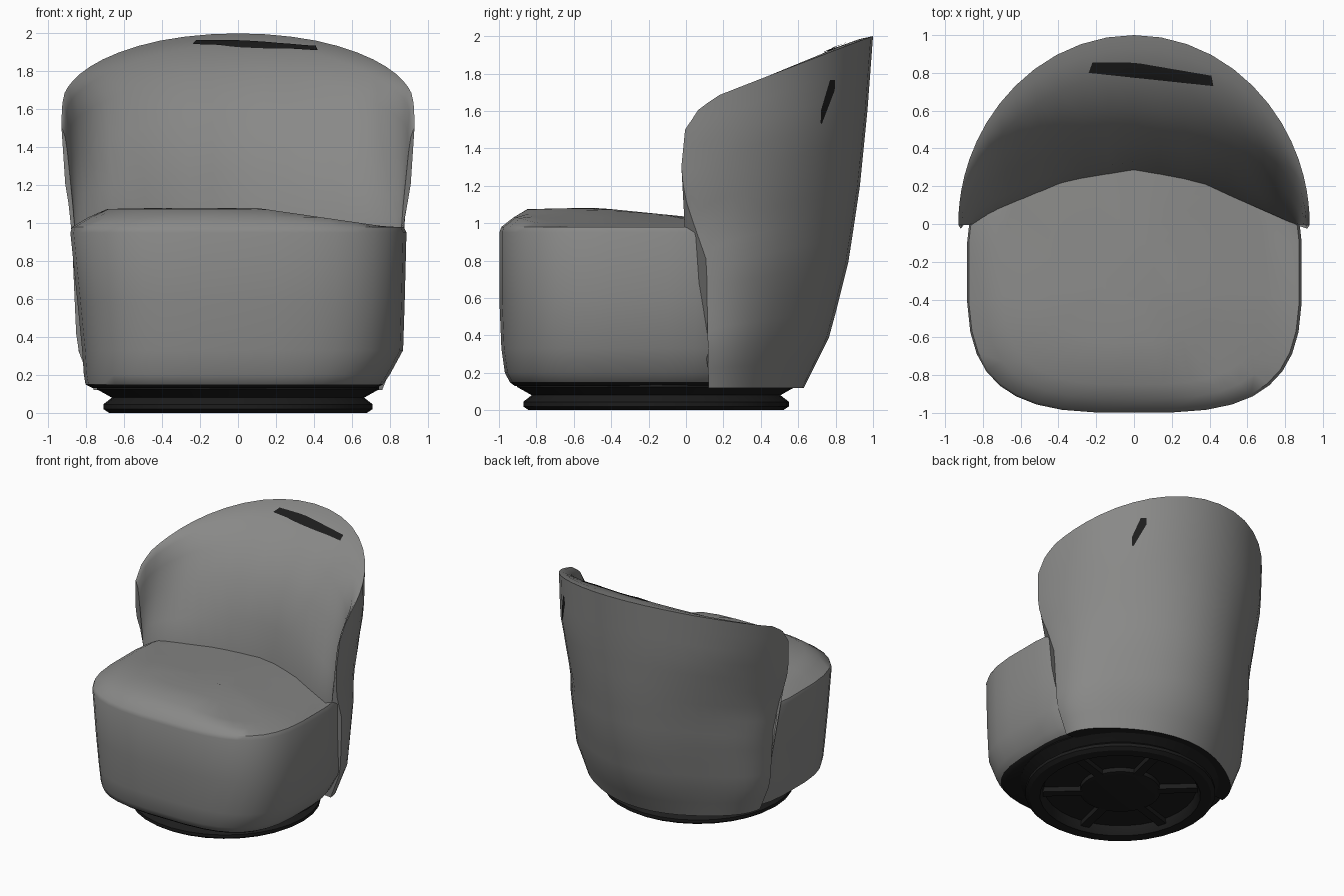
import bpy, bmesh, math
from mathutils import Vector
from mathutils.bvhtree import BVHTree

if "Cube" in bpy.data.objects:
    bpy.data.objects.remove(bpy.data.objects["Cube"])


def material(name, rgb):
    m = bpy.data.materials.new(name)
    m.diffuse_color = (*rgb, 1)
    m.use_nodes = True
    m.node_tree.nodes["Principled BSDF"].inputs["Base Color"].default_value = m.diffuse_color
    return m


GREY = material("grey fabric", (0.25, 0.25, 0.245))
BLACK = material("black plastic", (0.012, 0.012, 0.012))


def interp(table, t):
    """Piecewise linear lookup in a list of (t, value)."""
    if t <= table[0][0]:
        return table[0][1]
    for (a, va), (b, vb) in zip(table, table[1:]):
        if t <= b:
            return va + (vb - va) * (t - a) / (b - a)
    return table[-1][1]


def skin(name, rings, mats, closed_u, caps=True, black_rule=None, angle=40):
    """Bridge equal-length point rings into one surface."""
    bm = bmesh.new()
    vs = [[bm.verts.new(p) for p in ring] for ring in rings]
    n = len(vs[0])
    for a, b in zip(vs, vs[1:]):
        for j in range(n if closed_u else n - 1):
            k = (j + 1) % n
            bm.faces.new((a[j], a[k], b[k], b[j]))
    if caps:
        bm.faces.new(vs[0])
        bm.faces.new(vs[-1])
    bmesh.ops.recalc_face_normals(bm, faces=bm.faces)
    if black_rule:
        for f in bm.faces:
            f.material_index = int(black_rule(f))
    me = bpy.data.meshes.new(name)
    bm.to_mesh(me)
    bm.free()
    for mat in mats:
        me.materials.append(mat)
    ob = bpy.data.objects.new(name, me)
    bpy.context.collection.objects.link(ob)
    bpy.ops.object.select_all(action='DESELECT')
    ob.select_set(True)
    bpy.context.view_layer.objects.active = ob
    bpy.ops.object.shade_smooth_by_angle(angle=math.radians(angle))
    return ob


def underside(f):
    return f.normal.z < -0.6 and f.calc_center_median().z < 0.3


# Seat: stacked squarish rings with a domed top (z, left, right, depth scale)
SEAT = [(.13, .86, .82, .89), (.15, .905, .86, .925), (.2, .915, .90, .96), (.33, .925, .98, .985),
        (.6, .955, .99, 1), (.95, .995, 1, 1), (.98, .985, .985, .985),
        (1.03, .89, .89, .90), (1.075, .78, .78, .80), (1.08, .5, .5, .5), (1.08, .2, .2, .2)]


def seat_ring(z, left, right, depth, n=36):
    ring = []
    for i in range(n):
        a = 2 * math.pi * (i + .5) / n
        c, s = math.cos(a), math.sin(a)
        x = math.copysign(abs(c) ** (2 / 3.2), c) * .89 * (right if c > 0 else left)
        y = -.25 + math.copysign(abs(s) ** (2 / 3.2), s) * (.70 if s > 0 else .75) * depth
        # crown falls away to the right and the rear
        if z > 1:
            z_max = 1.08 - .145 * max(0, x - .1) - .1 * max(0, y + .45)
        else:
            z_max = z
        ring.append((x, y, min(z, z_max)))
    return ring


skin("seat", [seat_ring(*r) for r in SEAT], [GREY, BLACK], True,
     black_rule=lambda f: underside(f) or f.calc_center_median().z < .145)

# Backrest: wrap-around wedge; each column runs up the outside and down the inside
HALF_WIDTH = [(.12, .76), (.35, .85), (.8, .87), (1, .875), (1.2, .91), (1.5, .93)]
FRONT = [(.12, .12), (.8, .11), (1, .04), (1.15, -.01), (1.3, -.025), (1.45, -.01), (1.55, 0)]
REAR = [(.12, .63), (.4, .77), (.8, .87), (1.2, .93), (1.6, .97), (2, 1)]
RIM = [(0, 1.5), (.06, 1.6), (.17, 1.68), (.7, 1.885), (.9, 1.963), (1, 2)]
CORNER_CUT = [(.12, .06), (.3, .085), (.7, .07), (1.1, .03), (1.5, 0)]
FOOT = [(0, .28), (.35, .22), (.87, -.01)]
# inner profile from rim to foot: run and drop fractions, at the centre and at the wings
CENTRE = [(.1, .015), (.28, .06), (.55, .2), (.8, .42), (.93, .7), (1, 1)]
WING = [(.1, .02), (.28, .09), (.45, .24), (.63, .47), (.85, .75), (1, 1)]


def back_column(a):
    s, c = math.sin(a), max(0, math.cos(a))
    top = interp(RIM, c)
    col = []
    for i in range(15):
        z = .12 + (top - .12) * i / 14
        front = interp(FRONT, z)
        k = 1 - interp(CORNER_CUT, z) * math.sin(2 * a) ** 2
        col.append(Vector((interp(HALF_WIDTH, z) * s * k,
                           front + (interp(REAR, z) - front) * c * k, z)))
    rim = col[-1]
    x = .86 * s
    foot = Vector((x, interp(FOOT, abs(x)), .96))
    w = min(1, 1.5 * s * s)
    for (h0, v0), (h1, v1) in zip(CENTRE, WING):
        h, v = h0 + (h1 - h0) * w, v0 + (v1 - v0) * w
        col.append(Vector((rim.x + (foot.x - rim.x) * h, rim.y + (foot.y - rim.y) * h,
                           rim.z + (foot.z - rim.z) * v)))
    col.append(Vector((.6 * s, .14 + .1 * c, .12)))
    return col


# columns are packed closer towards the two front edges
COLS = 32
backrest = skin("backrest",
                [back_column(math.pi / 2 * math.sin(math.pi * (i / COLS - .5)))
                 for i in range(COLS + 1)],
                [GREY, BLACK], True, black_rule=underside)

# Dark slots: thin plates laid on the backrest surface
tree = BVHTree.FromObject(backrest, bpy.context.evaluated_depsgraph_get())


def slot(name, edge_a, edge_b, to_ray, steps=10):
    rings = []
    for k in range(3):
        ring = []
        for i in range(steps + 1):
            t = i / steps
            p = [interp(edge_a[d], t) * (1 - k / 2) + interp(edge_b[d], t) * k / 2
                 for d in (0, 1)]
            origin, direction = to_ray(*p)
            hit = tree.ray_cast(origin, direction)[0]
            if hit is None:
                return
            ring.append(hit - direction * .007)
        rings.append(ring)
    ob = skin(name, rings, [BLACK], False, caps=False)
    if ob.data.polygons[0].normal.dot(direction) > 0:
        ob.data.flip_normals()


slot("top_slot",
     ([(0, -.24), (1, .42)], [(0, .80), (1, .73)]),
     ([(0, -.22), (1, .41)], [(0, .855), (.35, .855), (1, .785)]),
     lambda x, y: (Vector((x, y, 5)), Vector((0, 0, -1))))
slot("side_slot",
     ([(0, .72), (.3, .722), (1, .77)], [(0, 1.535), (1, 1.765)]),
     ([(0, .726), (.8, .795), (1, .797)], [(0, 1.53), (.8, 1.71), (1, 1.765)]),
     lambda y, z: (Vector((5, y, z)), Vector((-1, 0, 0))))

# Swivel base: turned plinth with a hollow underside
PLINTH = [(.3, .16), (.735, .16), (.745, .125), (.70, .10), (.665, .08), (.71, .045),
          (.71, .02), (.68, 0), (.60, 0), (.58, .03), (.57, .07), (.3, .07)]


def circle(r, z, n=32):
    return [(r * math.cos(2 * math.pi * i / n), -.16 + r * math.sin(2 * math.pi * i / n), z)
            for i in range(n)]


skin("swivel_base", [circle(r, z) for r, z in PLINTH], [BLACK], True, angle=30)

# Hub and spokes under the base
skin("base_hub", [circle(.30, .08), circle(.30, .035), circle(.26, .025)], [BLACK], True, angle=30)
for i in range(6):
    a = math.pi / 3 * i + .3
    d, w = Vector((math.cos(a), math.sin(a), 0)), Vector((-math.sin(a), math.cos(a), 0)) * .035
    centre = Vector((0, -.16, 0))
    rings = [[centre + d * r + w * sx + Vector((0, 0, z))
              for sx, z in ((-1, .03), (1, .03), (1, .08), (-1, .08))] for r in (.25, .6)]
    skin(f"base_spoke_{i + 1}", rings, [BLACK], True, angle=30)
